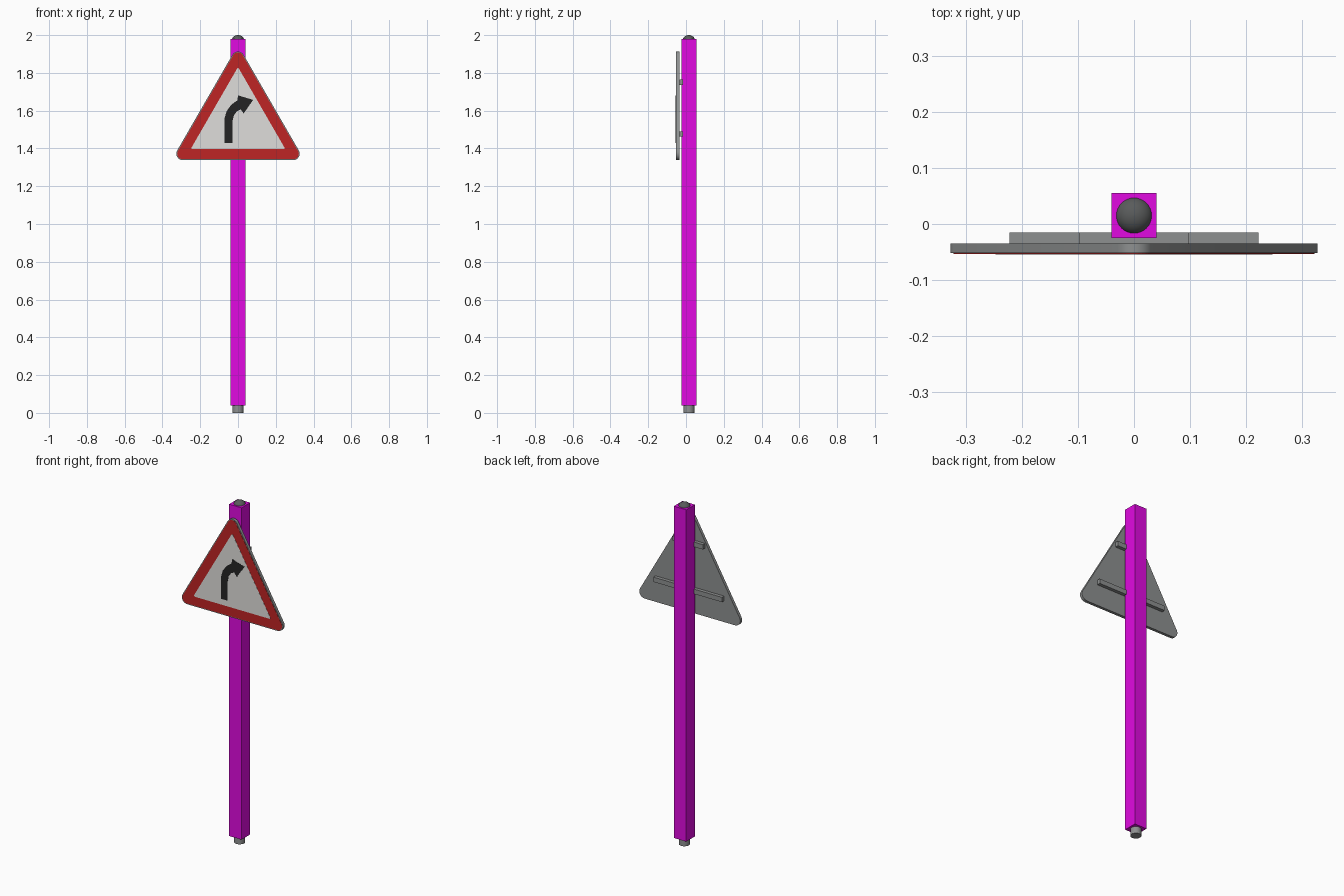
import bpy, bmesh, math

if "Cube" in bpy.data.objects:
    bpy.data.objects.remove(bpy.data.objects["Cube"])


def mat(name, r, g, b):
    m = bpy.data.materials.new(name)
    m.diffuse_color = (r, g, b, 1)
    m.use_nodes = True
    m.node_tree.nodes["Principled BSDF"].inputs["Base Color"].default_value = m.diffuse_color
    return m


magenta = mat("magenta", 0.75, 0.003, 0.75)
grey = mat("metal grey", 0.27, 0.28, 0.28)
dark = mat("dark grey", 0.1, 0.105, 0.105)
red = mat("sign red", 0.52, 0.018, 0.018)
white = mat("sign white", 0.74, 0.73, 0.71)
black = mat("arrow black", 0.017, 0.017, 0.017)

POLE_Y = 0.015


def finish(name, bm, material, smooth=False):
    bmesh.ops.recalc_face_normals(bm, faces=bm.faces)
    me = bpy.data.meshes.new(name)
    bm.to_mesh(me)
    bm.free()
    me.materials.append(material)
    ob = bpy.data.objects.new(name, me)
    bpy.context.collection.objects.link(ob)
    if smooth:
        bpy.ops.object.select_all(action='DESELECT')
        ob.select_set(True)
        bpy.context.view_layer.objects.active = ob
        bpy.ops.object.shade_smooth_by_angle(angle=math.radians(35))
    return ob


def box(name, x, y, z, material):
    bm = bmesh.new()
    bmesh.ops.create_cube(bm, size=1)
    for v in bm.verts:
        for i, (lo, hi) in enumerate((x, y, z)):
            v.co[i] = hi if v.co[i] > 0 else lo
    return finish(name, bm, material)


def lathe(name, profile, material, n=32):
    # Revolve (radius, z) points about the pole axis
    bm = bmesh.new()
    rings = [[bm.verts.new((r * math.cos(2 * math.pi * k / n),
                            POLE_Y + r * math.sin(2 * math.pi * k / n), z))
              for k in range(n)] for r, z in profile]
    for a, b in zip(rings, rings[1:]):
        for k in range(n):
            bm.faces.new((a[k], a[(k + 1) % n], b[(k + 1) % n], b[k]))
    bm.faces.new(rings[0])
    bm.faces.new(rings[-1])
    return finish(name, bm, material, True)


def plate(name, outline, front, back, material, smooth=False):
    # Extrude an (x, z) outline along y
    bm = bmesh.new()
    f = bm.faces.new([bm.verts.new((x, front, z)) for x, z in outline])
    ext = bmesh.ops.extrude_face_region(bm, geom=[f])
    for v in ext["geom"]:
        if isinstance(v, bmesh.types.BMVert):
            v.co.y = back
    return finish(name, bm, material, smooth)


def rounded_triangle(inradius, r, n=8, cz=1.541):
    d = 2 * (inradius - r)
    pts = []
    for c in (90, 210, 330):
        a = math.radians(c)
        cx, cy = d * math.cos(a), cz + d * math.sin(a)
        for k in range(n + 1):
            t = math.radians(c - 60 + 120 * k / n)
            pts.append((cx + r * math.cos(t), cy + r * math.sin(t)))
    return pts


# Pole: square sleeve over a round tube with a domed cap
box("post_sleeve", (-0.04, 0.04), (-0.025, 0.055), (0.04, 1.98), magenta)
lathe("post_tube", [(0.029, 0), (0.029, 1.975)], grey)
dome = [(0.033 * math.cos(t), 1.972 + 0.028 * math.sin(t))
        for t in (math.pi / 2 * k / 8.2 for k in range(9))]
lathe("post_cap", [(0.033, 1.96)] + dome, dark)

# Sign panel with layered faces
plate("sign_panel", rounded_triangle(0.203, 0.034), -0.052, -0.035, grey, True)
plate("sign_border", rounded_triangle(0.198, 0.029), -0.0532, -0.0515, red)
plate("sign_field", rounded_triangle(0.145, 0.006, 4), -0.0540, -0.0515, white)

# Bent arrow
arrow = [(-0.072, 1.43), (-0.03, 1.43), (-0.03, 1.54), (-0.022, 1.575),
         (-0.006, 1.597), (0.014, 1.607), (0.03, 1.585), (0.08, 1.657),
         (0.0, 1.681), (-0.003, 1.655), (-0.035, 1.632), (-0.06, 1.598),
         (-0.071, 1.56)]
plate("bend_arrow", arrow, -0.0548, -0.0515, black)

# Mounting rails behind the panel
for name, w, z in (("upper_rail", 0.098, 1.751), ("lower_rail", 0.222, 1.476)):
    box(name, (-w, w), (-0.036, -0.015), (z - 0.014, z + 0.014), grey)
